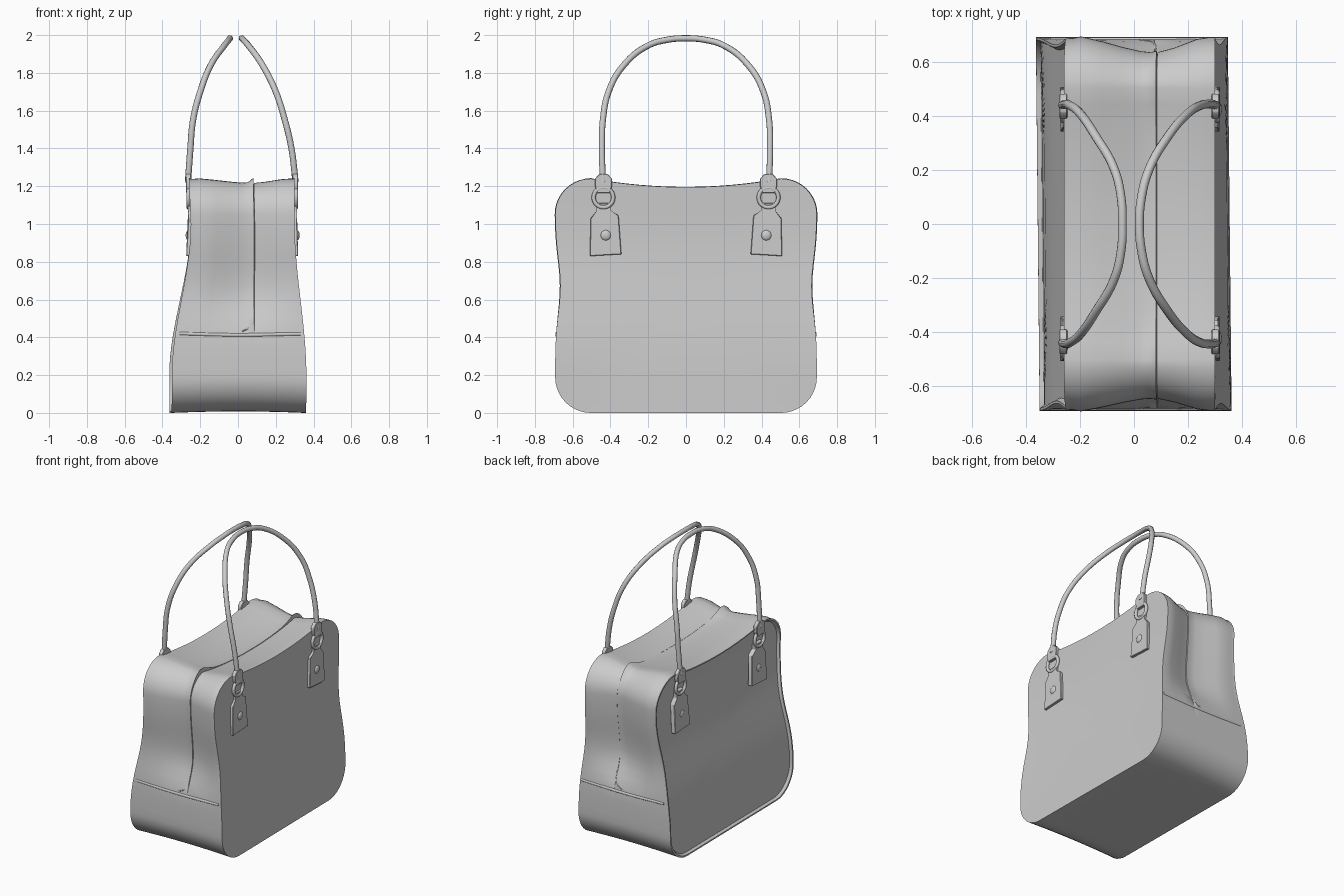
import bpy, bmesh, math
from mathutils import Vector

old = bpy.data.objects.get("Cube")
if old:
    bpy.data.objects.remove(old, do_unlink=True)

grey = bpy.data.materials.new("soft grey")
grey.use_nodes = True
colour = (0.6, 0.6, 0.6, 1)
grey.diffuse_color = colour
grey.node_tree.nodes["Principled BSDF"].inputs["Base Color"].default_value = colour


def finish(obj, angle=35):
    bpy.ops.object.select_all(action='DESELECT')
    obj.select_set(True)
    bpy.context.view_layer.objects.active = obj
    if obj.type == 'CURVE':
        bpy.ops.object.convert(target='MESH')
        obj = bpy.context.object
    obj.data.materials.clear()
    obj.data.materials.append(grey)
    bpy.ops.object.shade_smooth_by_angle(angle=math.radians(angle))
    return obj


def from_bmesh(name, bm, angle=35):
    bmesh.ops.recalc_face_normals(bm, faces=bm.faces)
    mesh = bpy.data.meshes.new(name)
    bm.to_mesh(mesh)
    bm.free()
    obj = bpy.data.objects.new(name, mesh)
    bpy.context.collection.objects.link(obj)
    return finish(obj, angle)


def tube(name, points, radius):
    curve = bpy.data.curves.new(name, 'CURVE')
    curve.dimensions = '3D'
    curve.bevel_depth, curve.bevel_resolution = radius, 3
    curve.use_fill_caps = True
    curve.resolution_u = 10
    spline = curve.splines.new('BEZIER')
    spline.bezier_points.add(len(points) - 1)
    for bp, p in zip(spline.bezier_points, points):
        bp.co = p
        bp.handle_left_type = bp.handle_right_type = 'AUTO'
    obj = bpy.data.objects.new(name, curve)
    bpy.context.collection.objects.link(obj)
    return finish(obj, 60)


def smoothstep(a, b, v):
    t = min(1, max(0, (v - a) / (b - a)))
    return t * t * (3 - 2 * t)


def wall(side, y, z):
    """x of the large side panel: wide, slightly skewed base and slim top."""
    slim = smoothstep(0.2, 1.0, z)
    skew = -0.01 * y * (1 - slim)
    if side > 0:
        return 0.355 - 0.055 * slim + skew
    return -0.357 + 0.107 * slim - 0.01 * smoothstep(1, 1.25, z) + skew


def shape(y, z):
    """Waisted sides and sagging top of the outline."""
    y *= 1 - 0.04 * math.exp(-((z - 0.67) / 0.2) ** 2)
    z -= 0.045 * max(0, 1 - (y / 0.5) ** 2) * smoothstep(1.0, 1.2, z)
    return y, z


def outline():
    W, H, r = 0.693, 1.24, 0.19
    corners = [(W - r, r, -90), (W - r, H - r, 0), (r - W, H - r, 90), (r - W, r, 180)]
    arcs = []
    for cy, cz, start in corners:
        angles = [math.radians(start + 90 * i / 10) for i in range(11)]
        arcs.append([(cy + r * math.cos(a), cz + r * math.sin(a)) for a in angles])
    pts = []
    for i, arc in enumerate(arcs):
        a, b = arc[-1], arcs[(i + 1) % 4][0]
        pts += arc
        pts += [(a[0] + (b[0] - a[0]) * k / 16, a[1] + (b[1] - a[1]) * k / 16) for k in range(1, 16)]
    return [Vector(shape(*p)) for p in pts]


# Bag body: outline lofted across, with a soft valley and a fine seam groove
ring = outline()
count = len(ring)
normals = []
for i in range(count):
    d = (ring[(i + 1) % count] - ring[i - 1]).normalized()
    normals.append(Vector((d.y, -d.x)))
folds = [(-1, 0), (-0.93, 0.002), (-0.8, -0.002), (-0.5, 0.009), (-0.25, 0.02), (0, 0.029), (0.12, 0.031),
         (0.22, 0.029), (0.225, 0.038), (0.232, 0.031), (0.45, 0.022), (0.75, 0.004), (0.9, 0), (1, 0)]
bm = bmesh.new()
loops = []
for t, depth in folds:
    loop = []
    for p, n in zip(ring, normals):
        inset = depth * smoothstep(0.4, 0.65, p.y) * (0.8 + 0.8 * abs(n.x) + 0.25 * p.x)
        # the seam edge curls up where it turns over the top corners
        if 0.1 < t < 0.222:
            inset -= 0.22 * (t - 0.1) * math.exp(-((abs(p.x) - 0.52) / 0.1) ** 2) * smoothstep(1, 1.2, p.y)
        # faintly hollow base
        inset += 0.008 * (1 - t * t) * max(0, -n.y)
        q = p - n * inset
        lo, hi = wall(-1, p.x, p.y), wall(1, p.x, p.y)
        loop.append(bm.verts.new((lo + (hi - lo) * (t + 1) / 2, q.x, q.y)))
    loops.append(loop)


def bridge(a, b):
    for i in range(count):
        j = (i + 1) % count
        bm.faces.new((a[i], a[j], b[j], b[i]))


for a, b in zip(loops, loops[1:]):
    bridge(a, b)
# Side panels, slightly hollow: the one at -x sits inside a raised rim
centre = Vector((0, 0.62))
for side, start, recess in ((-1, loops[0], 0.016), (1, loops[-1], 0)):
    last = start
    for s in (0.985, 0.97, 0.85, 0.7, 0.5, 0.3, 0.12):
        loop = []
        for p in ring:
            q = centre + (p - centre) * s
            hollow = 0.008 * (1 - s * s) + (recess if s < 0.98 else 0)
            loop.append(bm.verts.new((wall(side, q.x, q.y) - side * hollow, q.x, q.y)))
        bridge(last, loop)
        last = loop
    bm.faces.new(last)
from_bmesh("bag_body", bm, 40)

# Ledge trim and seam tail on both narrow ends
for end, label in ((-1, "front"), (1, "back")):
    y = end * 0.682
    tube(label + "_ledge", [(-0.31, y, 0.42), (0, y, 0.412), (0.33, y, 0.418)], 0.01)
    tail = [(0.08, end * 0.646, 0.53), (0.068, end * 0.673, 0.46), (0.02, end * 0.682, 0.43)]
    tube(label + "_seam_tail", tail, 0.004)


def plate(name, profile, side, inner, outer, mirror, centre_y):
    """Flat piece lying against a side panel, extruded outwards."""
    bm = bmesh.new()
    layers = []
    for off in (inner, outer):
        layers.append([bm.verts.new((wall(side, 0, z) + side * off, centre_y + mirror * y, z)) for y, z in profile])
    bm.faces.new(layers[0])
    bm.faces.new(layers[1])
    n = len(profile)
    for i in range(n):
        j = (i + 1) % n
        bm.faces.new((layers[0][i], layers[0][j], layers[1][j], layers[1][i]))
    bmesh.ops.bevel(bm, geom=bm.edges[:], offset=0.003, segments=1, affect='EDGES')
    return from_bmesh(name, bm, 30)


tab = [(-0.095, 0.84), (0.072, 0.83), (0.068, 1.03), (0.035, 1.065), (0.042, 1.11),
       (-0.042, 1.11), (-0.038, 1.07), (-0.08, 1.045)]
clasp = [(-0.034, 1.165), (0.034, 1.165), (0.045, 1.2), (0.045, 1.24), (0.022, 1.265),
         (-0.022, 1.265), (-0.045, 1.24), (-0.045, 1.2)]
arch = [(0.44, 1.22), (0.445, 1.4), (0.44, 1.55), (0.41, 1.7), (0.33, 1.84), (0.2, 1.945), (0.1, 1.975), (0, 1.983)]
reach = {1: (0.305, 0.283, 0.248, 0.2, 0.13, 0.055, 0.028, 0.02),
         -1: (-0.265, -0.252, -0.238, -0.2, -0.145, -0.072, -0.048, -0.043)}

for side, label in ((1, "left"), (-1, "right")):
    # Arched handle leaning inwards
    half = [(x, y, z) for x, (y, z) in zip(reach[side], arch)]
    tube(label + "_handle", half + [(x, -y, z) for x, y, z in reversed(half[:-1])], 0.0165)
    for end, place in ((-1, "front"), (1, "back")):
        name = label + "_" + place
        cy = end * 0.437
        plate(name + "_tab", tab, side, -0.02, 0.012, end, cy)
        plate(name + "_clasp", clasp, side, -0.012, 0.017, end, cy)
        # Metal ring joining tab and clasp
        bpy.ops.mesh.primitive_torus_add(
            major_radius=0.052, minor_radius=0.011, major_segments=32, minor_segments=10,
            location=(wall(side, 0, 1.13) + side * 0.008, cy, 1.14), rotation=(0, math.pi / 2, 0))
        bpy.context.object.name = name + "_ring"
        finish(bpy.context.object, 60)
        # Domed stud
        bpy.ops.mesh.primitive_uv_sphere_add(
            segments=20, ring_count=12, radius=0.028, location=(wall(side, 0, 0.94) + side * 0.01, end * 0.425, 0.94))
        stud = bpy.context.object
        stud.name = name + "_stud"
        stud.scale.x = 0.55
        finish(stud, 60)
